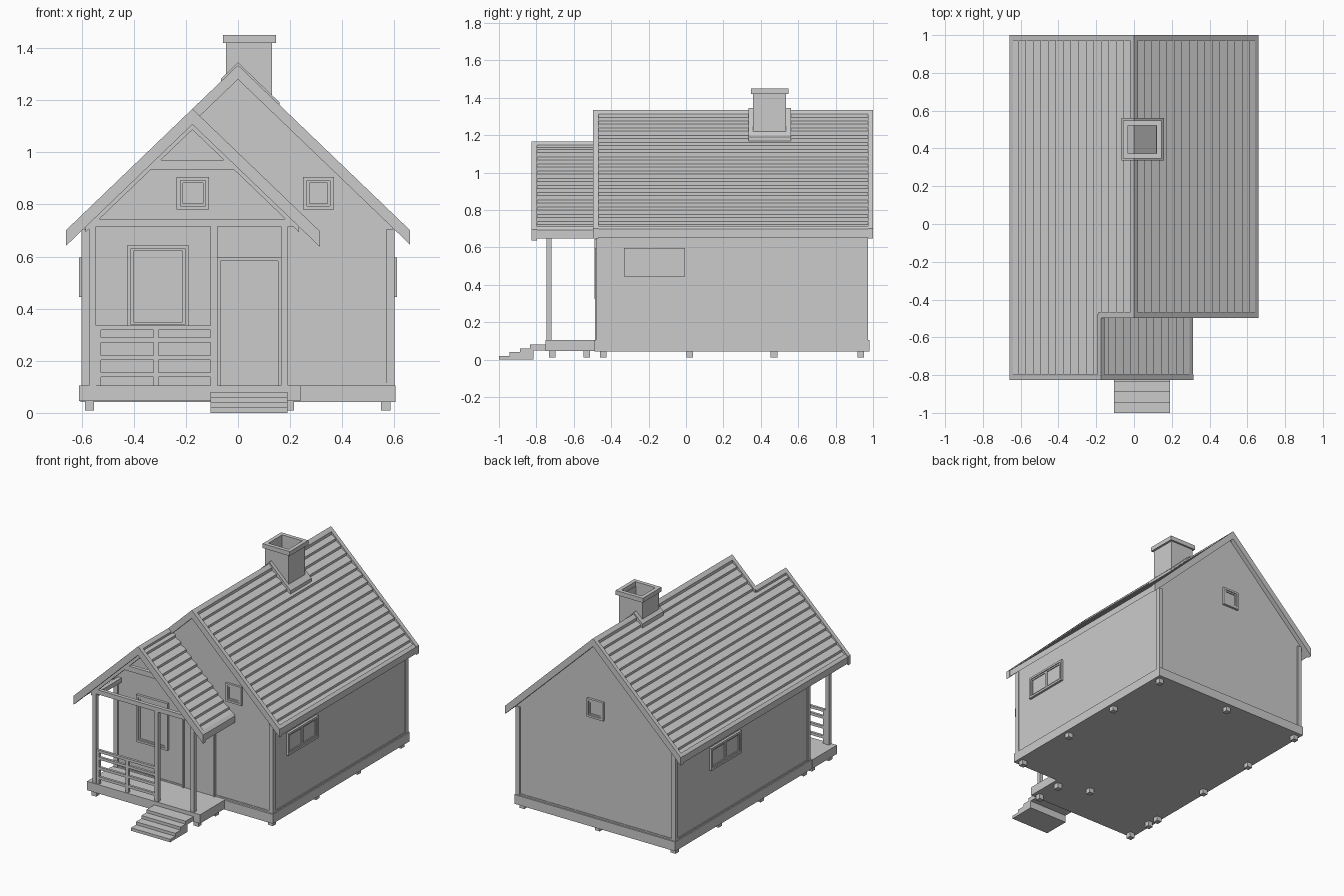
import bpy, bmesh
from mathutils import Matrix

if "Cube" in bpy.data.objects:
    bpy.data.objects.remove(bpy.data.objects["Cube"])

SLOPE, RIDGE = 0.96, 1.335          # main roof pitch and ridge height
PX, PZ = -0.175, 1.167              # porch ridge


def finish(name, bm):
    bmesh.ops.recalc_face_normals(bm, faces=bm.faces)
    me = bpy.data.meshes.new(name)
    bm.to_mesh(me)
    bm.free()
    ob = bpy.data.objects.new(name, me)
    bpy.context.collection.objects.link(ob)
    return ob


def boxes(name, specs, matrix=Matrix()):
    """One object from (x0, x1, y0, y1, z0, z1) boxes."""
    bm = bmesh.new()
    for x0, x1, y0, y1, z0, z1 in specs:
        m = Matrix.Translation(((x0 + x1) / 2, (y0 + y1) / 2, (z0 + z1) / 2)) \
            @ Matrix.Diagonal((x1 - x0, y1 - y0, z1 - z0, 1))
        bmesh.ops.create_cube(bm, size=1, matrix=matrix @ m)
    return finish(name, bm)


def prism(name, pts, a, b, axis='y'):
    """Extrude an xz profile along y, or a yz profile along x."""
    bm = bmesh.new()
    put = (lambda p, t: (p[0], t, p[1])) if axis == 'y' else (lambda p, t: (t, p[0], p[1]))
    face = bm.faces.new([bm.verts.new(put(p, a)) for p in pts])
    ext = bmesh.ops.extrude_face_region(bm, geom=[face])
    vec = (0, b - a, 0) if axis == 'y' else (b - a, 0, 0)
    bmesh.ops.translate(bm, vec=vec, verts=[v for v in ext['geom'] if isinstance(v, bmesh.types.BMVert)])
    return finish(name, bm)


def frame(x0, x1, z0, z1, t, y0, y1):
    return [(x0, x0 + t, y0, y1, z0, z1), (x1 - t, x1, y0, y1, z0, z1),
            (x0 + t, x1 - t, y0, y1, z0, z0 + t), (x0 + t, x1 - t, y0, y1, z1 - t, z1)]


def window(name, loc, turn, w, h, panes=1):
    """Outer casing, inner sashes and glass, facing local -y."""
    x, z, t = w / 2, h / 2, 0.014
    parts = frame(-x, x, -z, z, t, -0.014, 0.01)
    step = (w - 2 * t) / panes
    for i in range(panes):
        a = -x + t + i * step
        parts += frame(a, a + step, -z + t, z - t, 0.01, -0.008, 0.01)
        parts.append((a + 0.01, a + step - 0.01, -0.002, 0.01, -z + t + 0.01, z - t - 0.01))
    boxes(name, parts, Matrix.Translation(loc) @ Matrix.Rotation(turn, 4, 'Z'))


def slope_strip(name, rx, rz, side, u0, u1, y0, y1, top=0.0, bottom=0.055):
    """Plain sloping board between distances u0 and u1 from a ridge."""
    pts = [(u0, -top), (u1, -top), (u1, -bottom), (u0, -bottom)]
    return prism(name, [(rx + side * u, rz - SLOPE * u + d) for u, d in pts], y0, y1)


def lapped_roof(name, rx, rz, side, u0, n, y0, y1, pitch=0.04):
    """Overlapping roof boards as one sawtooth profile."""
    pts = []
    for i in range(n):
        a, b = u0 + i * pitch, u0 + (i + 1) * pitch
        pts += [(a, -0.022), (b, -0.006)]
    end = u0 + n * pitch
    pts += [(end, -0.05), (u0, -0.05)]
    prism(name, [(rx + side * u, rz - SLOPE * u + d) for u, d in pts], y0, y1)


# Foundation, porch deck and feet
boxes("house_base", [(-0.605, 0.605, -0.49, 0.98, 0.042, 0.105)])
boxes("porch_deck", [(-0.61, 0.24, -0.75, -0.49, 0.045, 0.105)])
spots = [(-0.57, y) for y in (-0.715, -0.53, -0.443, 0.02, 0.47, 0.935)]
spots += [(0.567, y) for y in (-0.443, 0.02, 0.47, 0.935)]
spots += [(0, -0.443), (0, 0.935), (0.197, -0.715), (0.197, -0.53)]
boxes("feet", [(x - .018, x + .018, y - .018, y + .018, 0.01, 0.05) for x, y in spots])

# Steps
prism("front_steps", [(-1, 0), (-1, .02), (-.945, .02), (-.945, .04), (-.887, .04), (-.887, .06),
                      (-.835, .06), (-.835, .08), (-.75, .08), (-.75, .05), (-.815, .05), (-.815, 0)],
      -0.105, 0.19, 'x')

# Walls, gable facing and corner boards
eave = RIDGE - 0.05 - SLOPE * 0.595
prism("walls", [(-.595, .1), (.595, .1), (.595, eave), (0, RIDGE - .05), (-.595, eave)], -0.472, 0.965)
prism("front_gable_facing", [(-.57, .738), (.57, .738), (0, RIDGE - .05)], -0.477, -0.46)
boxes("corner_boards", [(min(s * .57, s * .601), max(s * .57, s * .601), y, y + .03, .105, .705)
                        for s in (-1, 1) for y in (-0.48, 0.942)])
boxes("wall_skirting", [(-.599, .599, -.476, .969, .1, .115)])

# Main roof boards
lapped_roof("roof_right", 0, RIDGE, 1, 0.015, 16, -0.48, 0.985)
lapped_roof("roof_left_upper", 0, RIDGE, -1, 0.015, 4, -0.48, 0.985)
lapped_roof("roof_left_lower", 0, RIDGE, -1, 0.175, 12, -0.81, 0.985)
lapped_roof("porch_roof_right", PX, PZ, 1, 0.0, 12, -0.81, -0.468)

# Barge boards, fascias and ridge caps
for s, tag in ((1, "right"), (-1, "left")):
    slope_strip("back_barge_" + tag, 0, RIDGE, s, 0, 0.66, 0.972, 1.0)
    slope_strip("front_barge_" + tag, 0, RIDGE, s, 0, 0.66 if s > 0 else 0.19, -0.497, -0.468)
    slope_strip("porch_barge_" + tag, PX, PZ, s, 0, 0.49 if s > 0 else 0.485, -0.825, -0.797, 0, 0.06)
    slope_strip("ridge_cap_" + tag, 0, RIDGE, s, 0, 0.022, -0.48, 0.985, 0, 0.03)
    slope_strip("porch_ridge_cap_" + tag, PX, PZ, s, 0, 0.02, -0.81, -0.48, 0, 0.03)
slope_strip("fascia_right", 0, RIDGE, 1, 0.64, 0.658, -0.48, 0.985, 0.005, 0.05)
slope_strip("fascia_left", 0, RIDGE, -1, 0.64, 0.658, -0.81, 0.985, 0.005, 0.05)
slope_strip("porch_fascia", PX, PZ, 1, 0.47, 0.488, -0.81, -0.48, 0.005, 0.05)

# Chimney with flashing and open cap
for s, u in ((1, 0.16), (-1, 0.065)):
    slope_strip("chimney_flashing_" + ("right" if s > 0 else "left"), 0, RIDGE, s, 0, u,
                0.335, 0.562, -0.01, 0.03)


def tube(x0, x1, y0, y1, z0, z1, t):
    return [(x0, x0 + t, y0, y1, z0, z1), (x1 - t, x1, y0, y1, z0, z1),
            (x0 + t, x1 - t, y0, y0 + t, z0, z1), (x0 + t, x1 - t, y1 - t, y1, z0, z1)]


boxes("chimney", tube(-.046, .131, .358, .535, 1.15, 1.42, .014))
boxes("chimney_cap", tube(-.058, .146, .347, .547, 1.42, 1.45, .026))

# Porch posts, beams and gable truss
F, B = -0.745, -0.72
boxes("porch_posts", [(x, x + .026, F, B, .105, .72) for x in (-.571, -.105, .165)])
boxes("porch_beams", [(-.575, .215, F, B, .715, .745), (-.335, -.012, F, B, .935, .97),
                      (-.571, -.545, B, -.47, .69, .72), (.165, .191, B, -.47, .715, .745)])
for s, tag in ((1, "right"), (-1, "left")):
    slope_strip("porch_rafter_" + tag, PX, PZ, s, 0, 0.41, F, B, 0.045, 0.08)

# Porch railing
rails = [(-.548, -.1, -.741, -.724, z - .009, z + .009) for z in (.327, .28, .212, .146)]
rails += [(x, x + .02, -.742, -.723, .105, .327) for x in (-.545, -.325)]
boxes("porch_railing", rails)

# Door
boxes("front_door", [(-.068, .153, -.48, -.46, .105, .583)])
boxes("door_frame", [(-.08, -.068, -.487, -.46, .105, .597), (.153, .165, -.487, -.46, .105, .597),
                     (-.068, .153, -.487, -.46, .583, .597)])

# Windows
H = 1.570796
window("porch_window", (-.307, -.475, .485), 0, 0.235, 0.32)
window("front_loft_window_left", (-.173, -.478, .843), 0, 0.125, 0.125)
window("front_loft_window_right", (.309, -.478, .843), 0, 0.118, 0.125)
window("back_loft_window", (0, .967, .843), 2 * H, 0.125, 0.125)
window("right_window", (.597, -.168, .52), H, 0.325, 0.152, 2)
window("left_window", (-.597, .435, .52), -H, 0.325, 0.152, 2)
